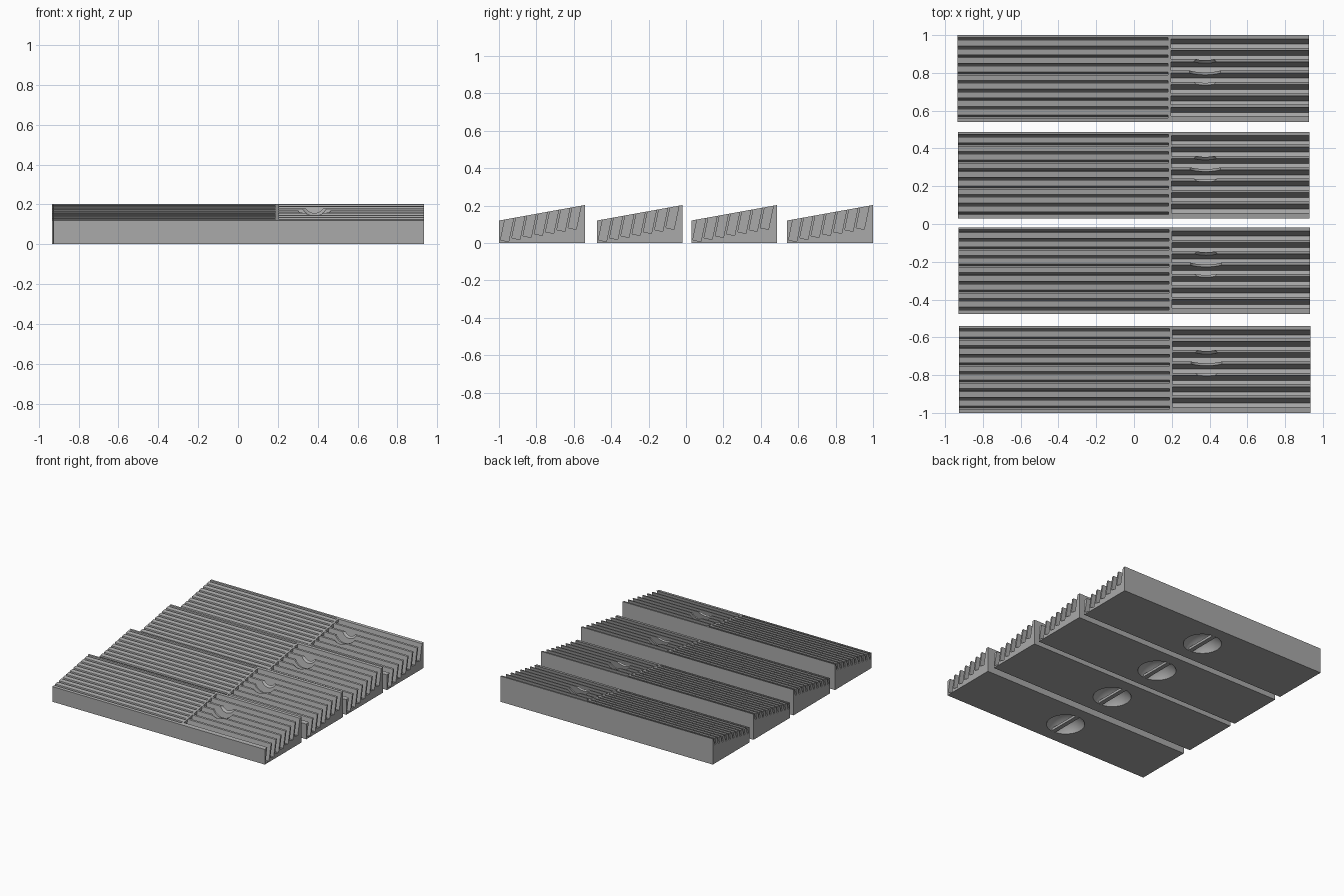
import bpy, bmesh, math
from mathutils import Vector

if "Cube" in bpy.data.objects:
    bpy.data.objects.remove(bpy.data.objects["Cube"], do_unlink=True)

DEPTH, LOW, HIGH = 0.459, 0.12, 0.203
SLOPE = (HIGH - LOW) / DEPTH
LEAN = 0.21
X_LEFT, X_DIV, X_SLOT, X_RIGHT = -0.931, 0.185, 0.2, 0.931

grey = bpy.data.materials.new("mid grey")
grey.use_nodes = True
grey.diffuse_color = (0.4, 0.4, 0.4, 1)
grey.node_tree.nodes["Principled BSDF"].inputs["Base Color"].default_value = (0.4, 0.4, 0.4, 1)


def top(y):
    return LOW + SLOPE * y


def wall_top(y, z):
    """Point where a leaning wall from (y, z) meets the sloped top."""
    t = (top(y) - z) / (1 - SLOPE * LEAN)
    return (y + LEAN * t, z + t)


def wedge_profile(count=0, first=0, pitch=0, width=0, floor=0):
    """Sloped wedge section with leaning grooves cut in from the top."""
    pts = [(0, 0), (0, LOW)]
    for i in range(count):
        y = first + pitch * i
        z = floor + SLOPE * pitch * i
        front, back = (y, z + width * LEAN / 2), (y + width, z - width * LEAN / 2)
        pts += [wall_top(*front), front, back, wall_top(*back)]
    return pts + [(DEPTH, HIGH), (DEPTH, 0)]


def extrude(name, profile, x0, x1):
    bm = bmesh.new()
    face = bm.faces.new([bm.verts.new((x0, y - DEPTH / 2, z)) for y, z in profile])
    res = bmesh.ops.extrude_face_region(bm, geom=[face])
    moved = [v for v in res["geom"] if isinstance(v, bmesh.types.BMVert)]
    bmesh.ops.translate(bm, verts=moved, vec=(x1 - x0, 0, 0))
    bmesh.ops.recalc_face_normals(bm, faces=bm.faces)
    return finish(name, bm)


def finish(name, bm):
    mesh = bpy.data.meshes.new(name)
    bm.to_mesh(mesh)
    bm.free()
    mesh.materials.append(grey)
    ob = bpy.data.objects.new(name, mesh)
    bpy.context.collection.objects.link(ob)
    return ob


def scoop(ob, centre, radius):
    """Cut a round hollow with a sphere, then drop the cutter."""
    bm = bmesh.new()
    bmesh.ops.create_uvsphere(bm, u_segments=48, v_segments=32, radius=radius)
    bmesh.ops.translate(bm, verts=bm.verts, vec=Vector(centre))
    cutter = finish("scoop_cutter", bm)
    cutter.hide_render = True
    mod = ob.modifiers.new("scoop", 'BOOLEAN')
    mod.operation, mod.solver, mod.object = 'DIFFERENCE', 'EXACT', cutter
    bpy.ops.object.select_all(action='DESELECT')
    ob.select_set(True)
    bpy.context.view_layer.objects.active = ob
    bpy.ops.object.modifier_apply(modifier=mod.name)
    bpy.data.objects.remove(cutter, do_unlink=True)
    bpy.ops.object.shade_smooth_by_angle(angle=math.radians(25))


# Finely grooved long section with a round hollow underneath
fine = extrude("fine_grooved_section",
               wedge_profile(10, 0.011, 0.0456, 0.014, 0.075), X_LEFT, X_DIV)
scoop(fine, (0, 0, -0.055), 0.15)

# Plain divider between the two sections
divider = extrude("divider", wedge_profile(), X_DIV, X_SLOT)

# Deep slotted section with a shallow finger dish across the ridges
slotted = extrude("deep_slotted_section",
                  wedge_profile(7, 0.008, 0.0602, 0.043, 0.012), X_SLOT, X_RIGHT)
scoop(slotted, (0.38, 0.025, 0.225), 0.1)

# Bar across the hollow, flush with the base
bm = bmesh.new()
bmesh.ops.create_cube(bm, size=1)
bmesh.ops.scale(bm, verts=bm.verts, vec=(0.035, 0.276, 0.02))
bmesh.ops.translate(bm, verts=bm.verts, vec=(0, 0, 0.01))
bar = finish("hollow_bar", bm)

# Four matching blocks in a row, each a touch further left than the one before
parts = [fine, divider, slotted, bar]
places = [(0.004, -0.77), (0.001, -0.247), (-0.002, 0.258), (-0.004, 0.77)]
for n, (x, y) in enumerate(places):
    for part in parts:
        ob = part if n == 0 else part.copy()
        if n:
            bpy.context.collection.objects.link(ob)
        ob.location = (x, y, 0)
